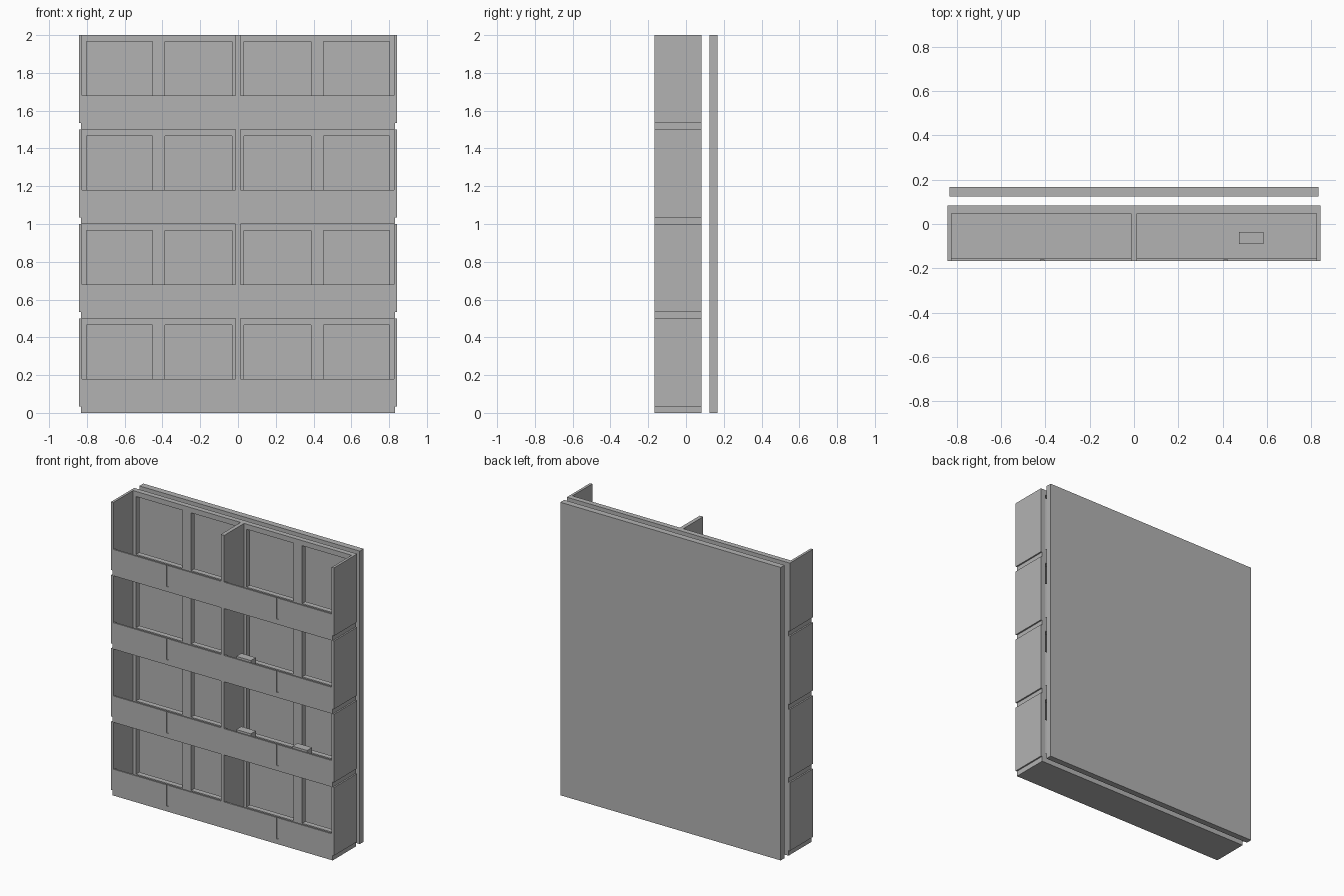
import bpy
import bmesh
from mathutils import Matrix, Vector

if "Cube" in bpy.data.objects:
    bpy.data.objects.remove(bpy.data.objects["Cube"])

GREY = (0.45, 0.45, 0.45, 1)
mat = bpy.data.materials.new("plain grey")
mat.use_nodes = True
mat.diffuse_color = GREY
mat.node_tree.nodes["Principled BSDF"].inputs["Base Color"].default_value = GREY


def boxes(name, spans):
    """One object from boxes given as (x range, y range, z range)."""
    bm = bmesh.new()
    for span in spans:
        lo, hi = (Vector(p) for p in zip(*span))
        bmesh.ops.create_cube(bm, size=1, matrix=Matrix.Translation((lo + hi) / 2)
                              @ Matrix.Diagonal((hi - lo).to_4d()))
    mesh = bpy.data.meshes.new(name)
    bm.to_mesh(mesh)
    bm.free()
    mesh.materials.append(mat)
    obj = bpy.data.objects.new(name, mesh)
    bpy.context.collection.objects.link(obj)
    return obj


PITCH, FLOOR, LIP = 0.5, 0.035, 0.18
FRONT, BACK = -0.167, 0.083
INNER, OUTER = 0.832, 0.842
PANEL_Y = (0.047, BACK)

# Rear wall board, standing free behind the shelves
boxes("rear_wall", [((-INNER, INNER), (0.125, 0.167), (0, 2))])

for tier in range(4):
    base = tier * PITCH
    floor, top = base + FLOOR, base + PITCH

    boxes("shelf_floor", [((-INNER, INNER), (FRONT, BACK), (base, floor))])

    # Side plates and the middle divider
    for name, x0, x1 in (("right_side_plate", -OUTER, -0.825),
                         ("left_side_plate", 0.825, OUTER),
                         ("middle_divider", -0.013, 0.013)):
        boxes(name, [((x0, x1), (FRONT, BACK), (floor, top))])

    # Back frame: uprights between four openings, closed by two rails
    sill, head = floor + 0.035, top - 0.035
    uprights = [(-0.825, -0.803), (-0.452, -0.387), (-0.033, 0.033),
                (0.387, 0.452), (0.803, 0.825)]
    frame = [(u, PANEL_Y, (sill, head)) for u in uprights]
    frame += [((-0.825, 0.825), PANEL_Y, z) for z in ((floor, sill), (head, top))]
    boxes("back_frame", frame)

    # Low front panels, two to a bay, with a recessed strip in the joint
    for side in (-1, 1):
        for a, b in ((0.013, 0.407), (0.423, 0.825)):
            x = sorted((side * a, side * b))
            boxes("front_panel", [(x, (FRONT, FRONT + 0.012), (floor, base + LIP))])
        x = sorted((side * 0.407, side * 0.423))
        boxes("joint_strip", [(x, (FRONT + 0.006, FRONT + 0.012), (floor, base + LIP))])

# Small boxes lying on the shelves
for x, tier, height in ((0.105, 1, 0.12), (0.105, 2, 0.12), (0.53, 1, 0.12), (0.53, 3, 0.06)):
    z = tier * PITCH + FLOOR
    boxes("small_box", [((x - 0.055, x + 0.055), (-0.09, -0.036), (z, z + height))])
